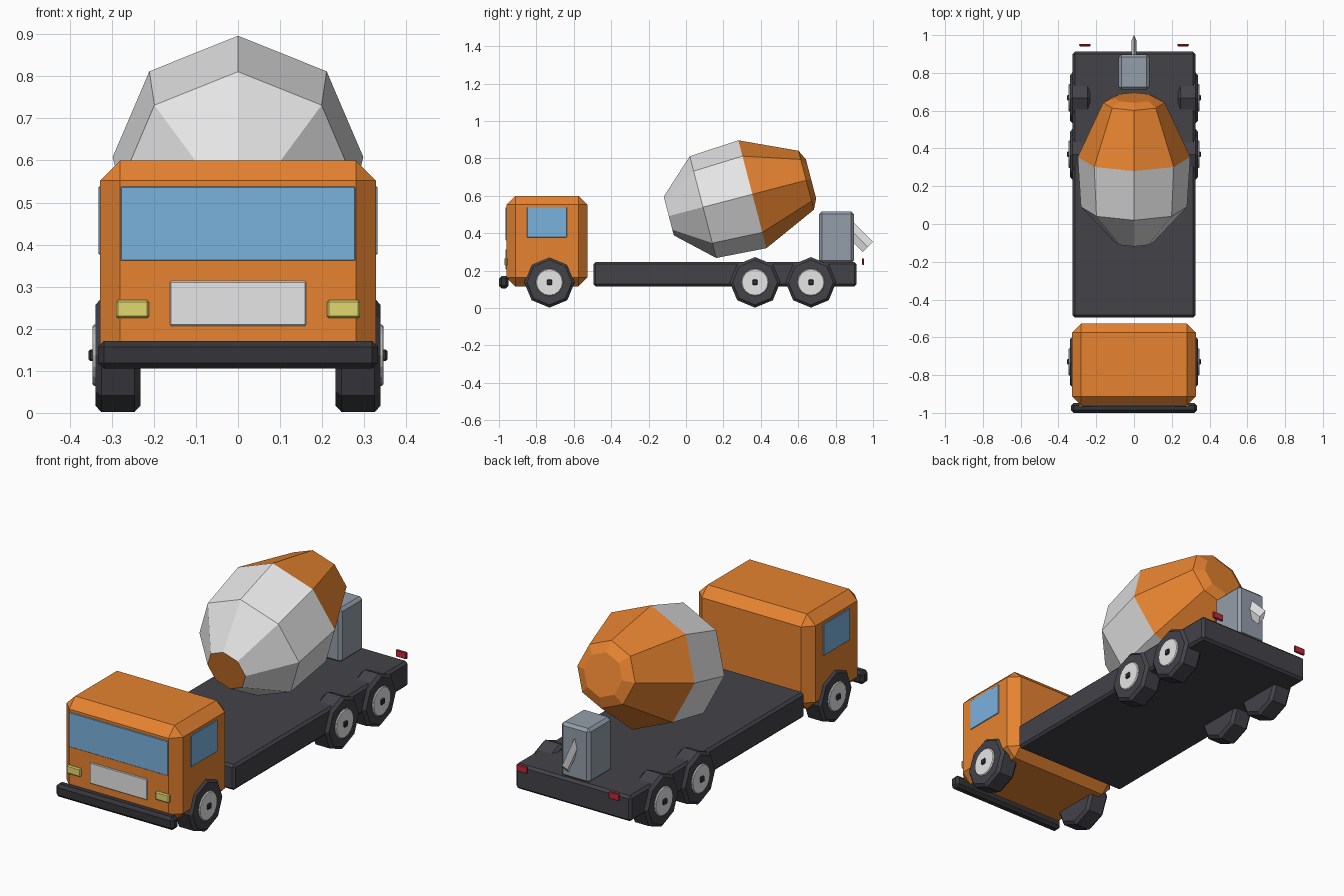
import bpy, bmesh
from math import pi, radians
from mathutils import Matrix, Vector

old = bpy.data.objects.get("Cube")
if old:
    bpy.data.objects.remove(old)


def material(name, *rgb):
    # 8-bit display colour converted to linear
    lin = [((c / 255 + 0.055) / 1.055) ** 2.4 for c in rgb]
    m = bpy.data.materials.new(name)
    m.use_nodes = True
    m.diffuse_color = (*lin, 1)
    m.node_tree.nodes["Principled BSDF"].inputs["Base Color"].default_value = (*lin, 1)
    return m


ORANGE = material("orange paint", 230, 131, 48)
WHITE = material("light grey", 230, 230, 230)
DARK = material("charcoal", 67, 66, 73)
BLACK = material("black trim", 53, 53, 58)
GLASS = material("blue glass", 122, 178, 222)
STEEL = material("steel grey", 148, 158, 170)
YELLOW = material("headlight yellow", 226, 215, 112)
RED = material("tail light red", 195, 42, 60)


def finish(name, bm, *mats):
    bmesh.ops.recalc_face_normals(bm, faces=bm.faces)
    mesh = bpy.data.meshes.new(name)
    bm.to_mesh(mesh)
    bm.free()
    for m in mats:
        mesh.materials.append(m)
    obj = bpy.data.objects.new(name, mesh)
    bpy.context.collection.objects.link(obj)
    return obj


def chamfer(bm, edges, width):
    bmesh.ops.bevel(bm, geom=edges, offset=width, segments=1, affect='EDGES', profile=0.5)


def box(name, x, y, z, mat, bevel=0.0):
    # x, y, z are (low, high) ranges
    bm = bmesh.new()
    bmesh.ops.create_cube(bm, size=1)
    for v in bm.verts:
        v.co = [r[0] if c < 0 else r[1] for c, r in zip(v.co, (x, y, z))]
    if bevel:
        chamfer(bm, bm.edges[:], bevel)
    return finish(name, bm, mat)


def disc(name, x, y, z, radius, sides, mat, bevel=0.0):
    # Cylinder lying along x, with a corner at the top
    bm = bmesh.new()
    lo, hi = sorted(x)
    bmesh.ops.create_cone(bm, cap_ends=True, segments=sides, radius1=radius,
                          radius2=radius, depth=hi - lo)
    if bevel:
        rims = [e for e in bm.edges if abs(e.verts[0].co.z - e.verts[1].co.z) < 1e-4]
        chamfer(bm, rims, bevel)
    turn = Matrix.Rotation(pi / 2, 4, 'Y')
    bm.transform(Matrix.Translation(((lo + hi) / 2, y, z)) @ turn)
    return finish(name, bm, mat)


# Cab, bumper and flatbed
box("cab", (-0.328, 0.328), (-0.96, -0.527), (0.115, 0.60), ORANGE, 0.048)
box("bumper", (-0.333, 0.333), (-1.0, -0.948), (0.105, 0.171), BLACK, 0.014)
box("chassis", (-0.325, 0.325), (-0.495, 0.912), (0.116, 0.246), DARK, 0.012)

# Front fittings
box("windshield", (-0.279, 0.279), (-0.965, -0.957), (0.362, 0.538), GLASS, 0.002)
box("grille", (-0.162, 0.162), (-0.966, -0.957), (0.207, 0.313), WHITE, 0.003)

# Paired fittings
for side, s in (("left", 1), ("right", -1)):
    def span(a, b):
        return tuple(sorted((s * a, s * b)))

    box(side + "_window", span(0.325, 0.332), (-0.85, -0.637), (0.377, 0.538), GLASS, 0.002)
    box(side + "_headlight", span(0.211, 0.29), (-0.97, -0.955), (0.225, 0.268), YELLOW, 0.005)
    box(side + "_tail_light", span(0.229, 0.29), (0.941, 0.953), (0.23, 0.265), RED, 0.003)
    for place, y in (("front", -0.73), ("middle", 0.369), ("rear", 0.668)):
        label = f"{side}_{place}_"
        disc(label + "tyre", span(0.232, 0.339), y, 0.137, 0.135, 8, DARK, 0.014)
        disc(label + "hub", span(0.30, 0.346), y, 0.137, 0.073, 16, WHITE, 0.004)
        box(label + "hub_cap", span(0.33, 0.355), (y - 0.014, y + 0.014),
            (0.123, 0.151), BLACK, 0.004)

# Mixer drum: eight-sided rings along a tilted axis, (position, radius)
profile = [(-0.462, 0.107), (-0.273, 0.281), (0, 0.298), (0.297, 0.163), (0.324, 0.108)]
bm = bmesh.new()
rings = []
for t, r in profile:
    ring = bmesh.ops.create_circle(bm, segments=8, radius=r,
                                   matrix=Matrix.Translation((0, 0, t)))["verts"]
    rings.append(ring)
for i in range(len(rings) - 1):
    for k in range(8):
        j = (k + 1) % 8
        f = bm.faces.new((rings[i][k], rings[i][j], rings[i + 1][j], rings[i + 1][k]))
        f.material_index = 0 if i < 2 else 1
for cap in (rings[0], rings[-1]):
    bm.faces.new(cap).material_index = 1
axis_turn = Matrix.Rotation(radians(14.6), 4, 'X') @ Matrix.Rotation(-pi / 2, 4, 'X')
bm.transform(Matrix.Translation((0, 0.355, 0.608)) @ axis_turn)
finish("mixer_drum", bm, WHITE, ORANGE)

# Rear support and its thin diamond-section chute
box("rear_support", (-0.081, 0.081), (0.712, 0.897), (0.24, 0.516), STEEL, 0.014)
bm = bmesh.new()
bmesh.ops.create_cone(bm, cap_ends=True, segments=4, radius1=1, radius2=1, depth=0.19)
for v in bm.verts:
    v.co.x *= 0.013
    v.co.y *= 0.038
direction = Vector((0, 1, -1)).normalized()
bm.transform(Matrix.Translation(Vector((0, 0.973, 0.326)) - direction * 0.095)
             @ Matrix.Rotation(radians(-135), 4, 'X'))
finish("chute", bm, WHITE)
